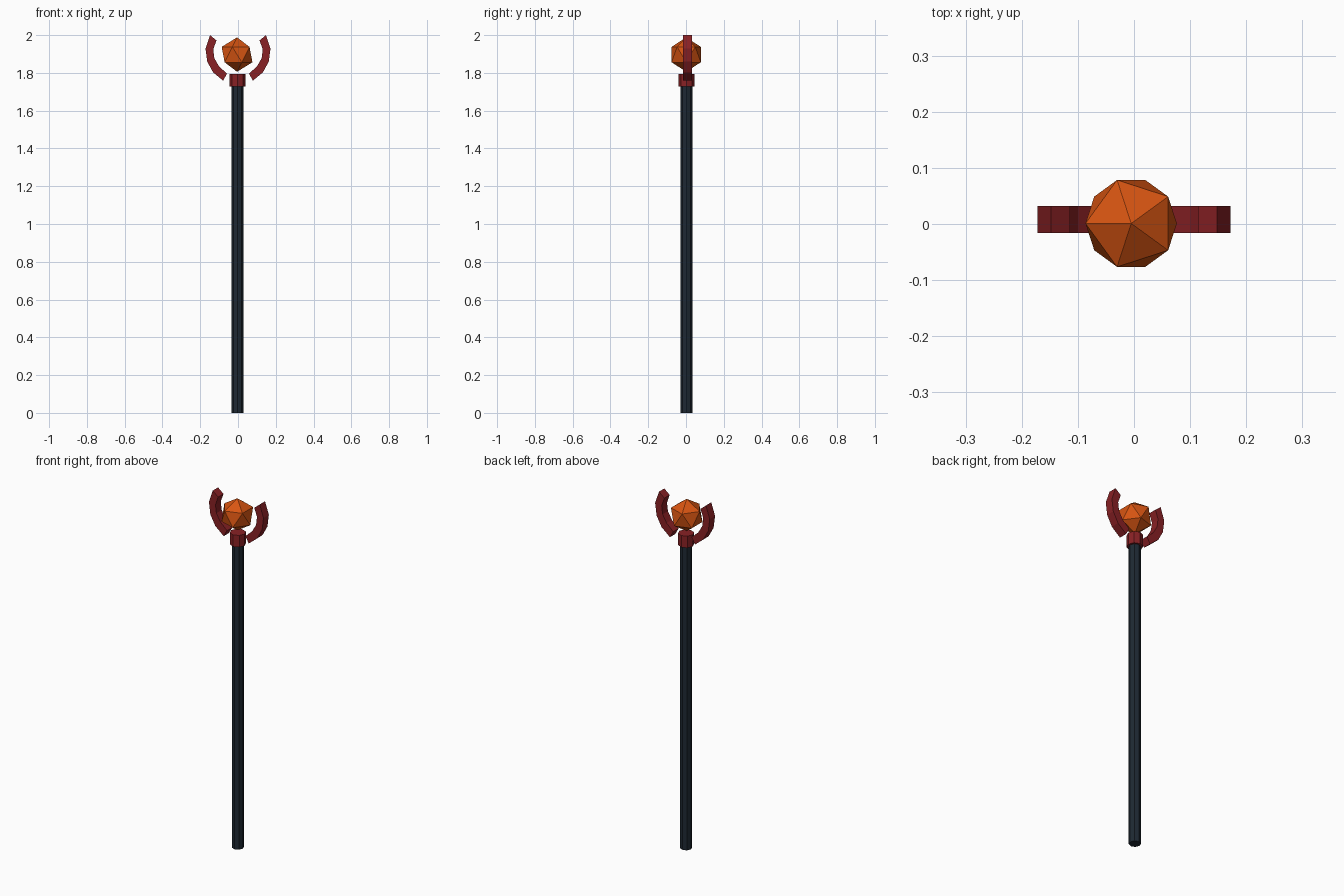
import bpy, bmesh, math

if "Cube" in bpy.data.objects:
    bpy.data.objects.remove(bpy.data.objects["Cube"])


def material(name, rgb):
    m = bpy.data.materials.new(name)
    m.diffuse_color = (*rgb, 1)
    m.use_nodes = True
    m.node_tree.nodes["Principled BSDF"].inputs["Base Color"].default_value = m.diffuse_color
    return m


dark = material("dark slate", (0.013, 0.022, 0.033))
red = material("deep red", (0.25, 0.015, 0.018))
orange = material("burnt orange", (0.68, 0.09, 0.006))


def rod(name, radius, z0, z1, mat):
    bpy.ops.mesh.primitive_cylinder_add(vertices=8, radius=radius, depth=z1 - z0,
                                        location=(-0.003, 0.003, (z0 + z1) / 2))
    ob = bpy.context.object
    ob.name = name
    ob.data.materials.append(mat)


def prong(name, side):
    # Curved claw outline in the xz plane, extruded along y
    inner = [(0.058, 1.796), (0.100, 1.834), (0.125, 1.877), (0.131, 1.924), (0.114, 1.972)]
    outer = [(0.079, 1.759), (0.132, 1.803), (0.163, 1.860), (0.172, 1.929), (0.148, 2.0)]
    y0, y1 = -0.016, 0.032
    bm = bmesh.new()
    rings = [[bm.verts.new((side * x, y, z)) for (x, z), y in
              ((a, y0), (b, y0), (b, y1), (a, y1))] for a, b in zip(inner, outer)]
    for r, s in zip(rings, rings[1:]):
        for i in range(4):
            j = (i + 1) % 4
            bm.faces.new((r[i], r[j], s[j], s[i]))
    bm.faces.new(rings[0])
    bm.faces.new(rings[-1])
    bmesh.ops.recalc_face_normals(bm, faces=bm.faces)
    me = bpy.data.meshes.new(name)
    bm.to_mesh(me)
    bm.free()
    me.materials.append(red)
    bpy.context.collection.objects.link(bpy.data.objects.new(name, me))


# Shaft and collar
rod("shaft", 0.031, 0, 1.74, dark)
rod("collar", 0.042, 1.728, 1.795, red)

# Pair of claws around the gem
prong("right_prong", 1)
prong("left_prong", -1)

# Faceted gem, one upper-ring vertex pointing to -x
bpy.ops.mesh.primitive_ico_sphere_add(subdivisions=1, radius=0.091,
                                      location=(-0.005, 0.001, 1.897),
                                      rotation=(0, 0, math.pi))
gem = bpy.context.object
gem.name = "gem"
gem.data.materials.append(orange)
